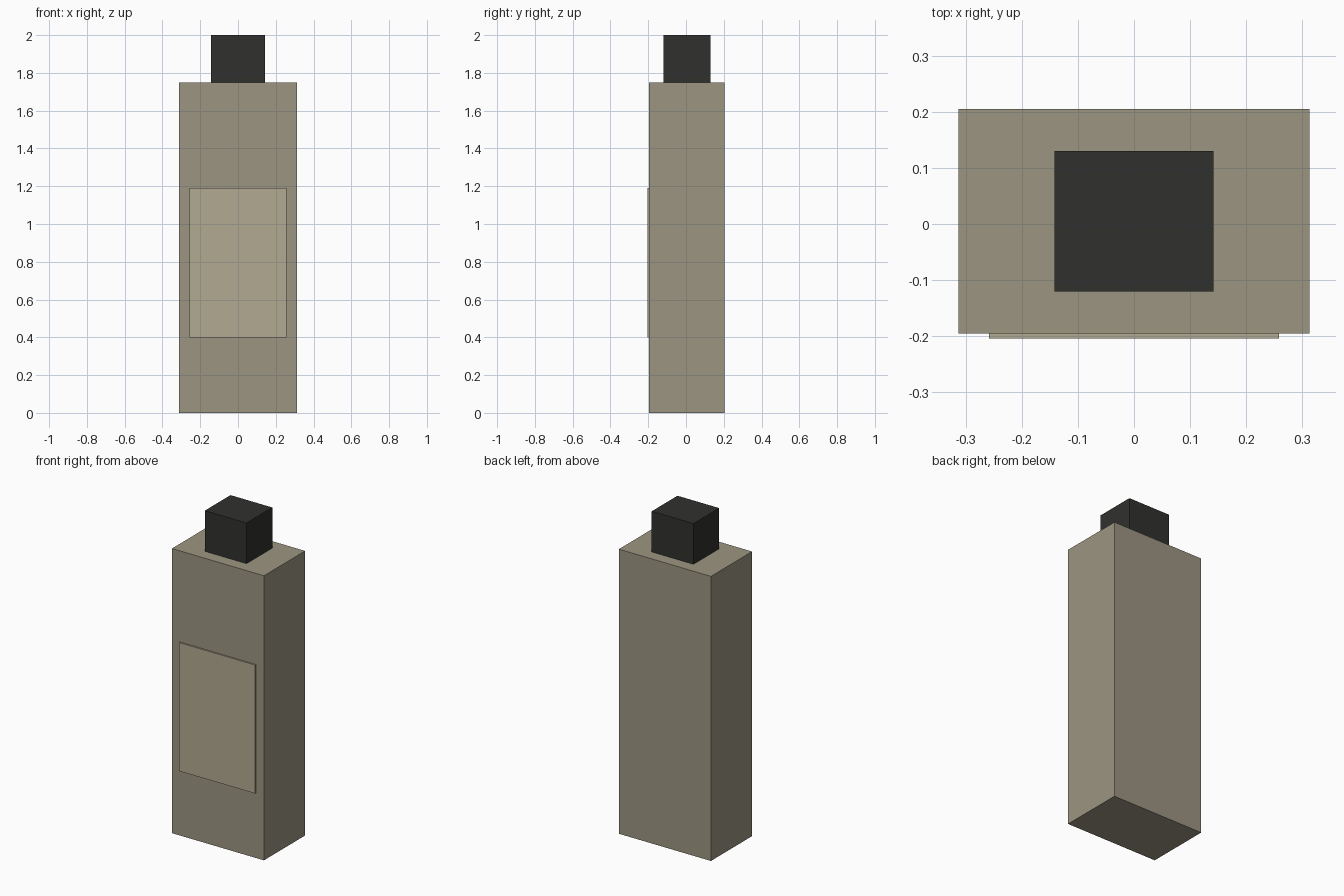
import bpy

if "Cube" in bpy.data.objects:
    bpy.data.objects.remove(bpy.data.objects["Cube"])


def material(name, color):
    mat = bpy.data.materials.new(name)
    mat.diffuse_color = (*color, 1)
    mat.use_nodes = True
    mat.node_tree.nodes["Principled BSDF"].inputs["Base Color"].default_value = mat.diffuse_color
    return mat


def box(name, x, y, z, mat):
    """Axis-aligned box from (min, max) ranges."""
    ranges = (x, y, z)
    bpy.ops.mesh.primitive_cube_add(size=1, location=[(a + b) / 2 for a, b in ranges])
    obj = bpy.context.object
    obj.name = name
    obj.scale = [b - a for a, b in ranges]
    bpy.ops.object.transform_apply(location=False, rotation=False, scale=True)
    obj.data.materials.append(mat)
    return obj


body_mat = material("body_beige", (0.33, 0.30, 0.22))
label_mat = material("label_cream", (0.45, 0.40, 0.29))
cap_mat = material("cap_black", (0.03, 0.03, 0.028))

# Bottle body
box("bottle_body", (-0.313, 0.313), (-0.195, 0.205), (0, 1.75), body_mat)
# Thin raised label on the front
box("front_label", (-0.258, 0.258), (-0.204, -0.195), (0.40, 1.19), label_mat)
# Cap
box("cap", (-0.142, 0.142), (-0.12, 0.13), (1.75, 2.0), cap_mat)
